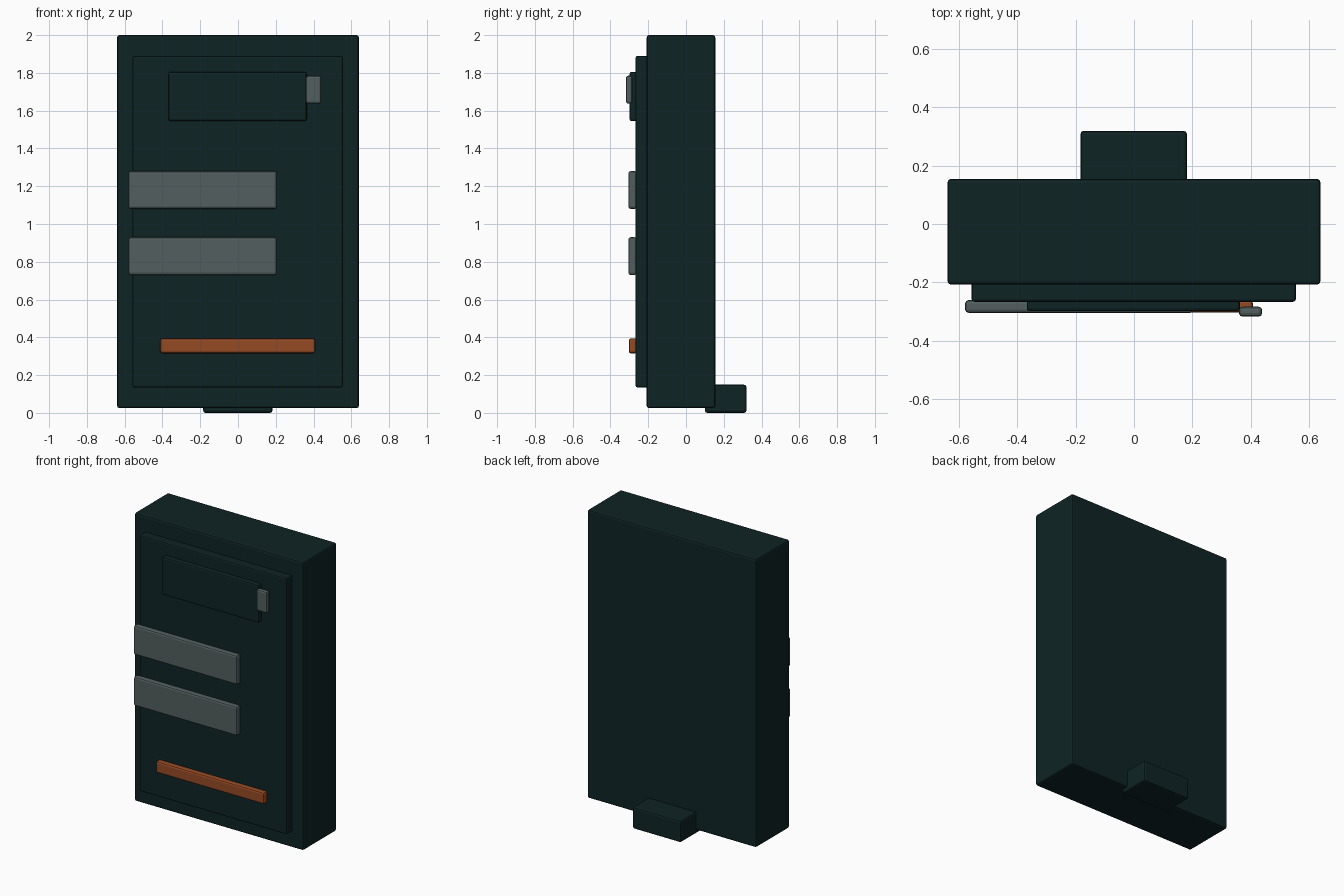
import bpy
import bmesh
from mathutils import Vector

if "Cube" in bpy.data.objects:
    bpy.data.objects.remove(bpy.data.objects["Cube"])


def material(name, rgb):
    m = bpy.data.materials.new(name)
    m.diffuse_color = (*rgb, 1)
    m.use_nodes = True
    m.node_tree.nodes["Principled BSDF"].inputs["Base Color"].default_value = m.diffuse_color
    return m


DARK = material("dark_teal", (0.0048, 0.0175, 0.0185))
GREY = material("slate_grey", (0.085, 0.112, 0.112))
ORANGE = material("burnt_orange", (0.30, 0.07, 0.018))


def box(name, x, y, z, mat, bevel=0.012):
    """Rounded box given by its (min, max) range on each axis."""
    lo, hi = (Vector(v) for v in zip(x, y, z))
    bm = bmesh.new()
    bmesh.ops.create_cube(bm, size=1)
    for v in bm.verts:
        v.co = (lo + hi) / 2 + v.co * (hi - lo)
    bmesh.ops.bevel(bm, geom=bm.edges[:], offset=bevel, segments=2,
                    profile=0.5, affect='EDGES')
    mesh = bpy.data.meshes.new(name)
    bm.to_mesh(mesh)
    bm.free()
    mesh.materials.append(mat)
    obj = bpy.data.objects.new(name, mesh)
    bpy.context.collection.objects.link(obj)
    return obj


# Main slab and raised front panel
box("body", (-0.64, 0.64), (-0.208, 0.155), (0.025, 2.0), DARK)
box("front_panel", (-0.558, 0.556), (-0.267, -0.195), (0.135, 1.89), DARK, 0.01)

# Display plate with a small tab at its right end
box("display_plate", (-0.368, 0.364), (-0.299, -0.255), (1.545, 1.805), DARK, 0.01)
box("display_tab", (0.36, 0.44), (-0.318, -0.284), (1.637, 1.785), GREY)

# Two wide grey bars
for name, z in (("upper_bar", 1.18), ("lower_bar", 0.83)):
    box(name, (-0.58, 0.205), (-0.305, -0.261), (z - 0.1, z + 0.1), GREY)

# Orange strip
box("accent_strip", (-0.412, 0.408), (-0.303, -0.26), (0.315, 0.395), ORANGE)

# Rear foot
box("rear_foot", (-0.184, 0.182), (0.1, 0.32), (0.0, 0.149), DARK)
